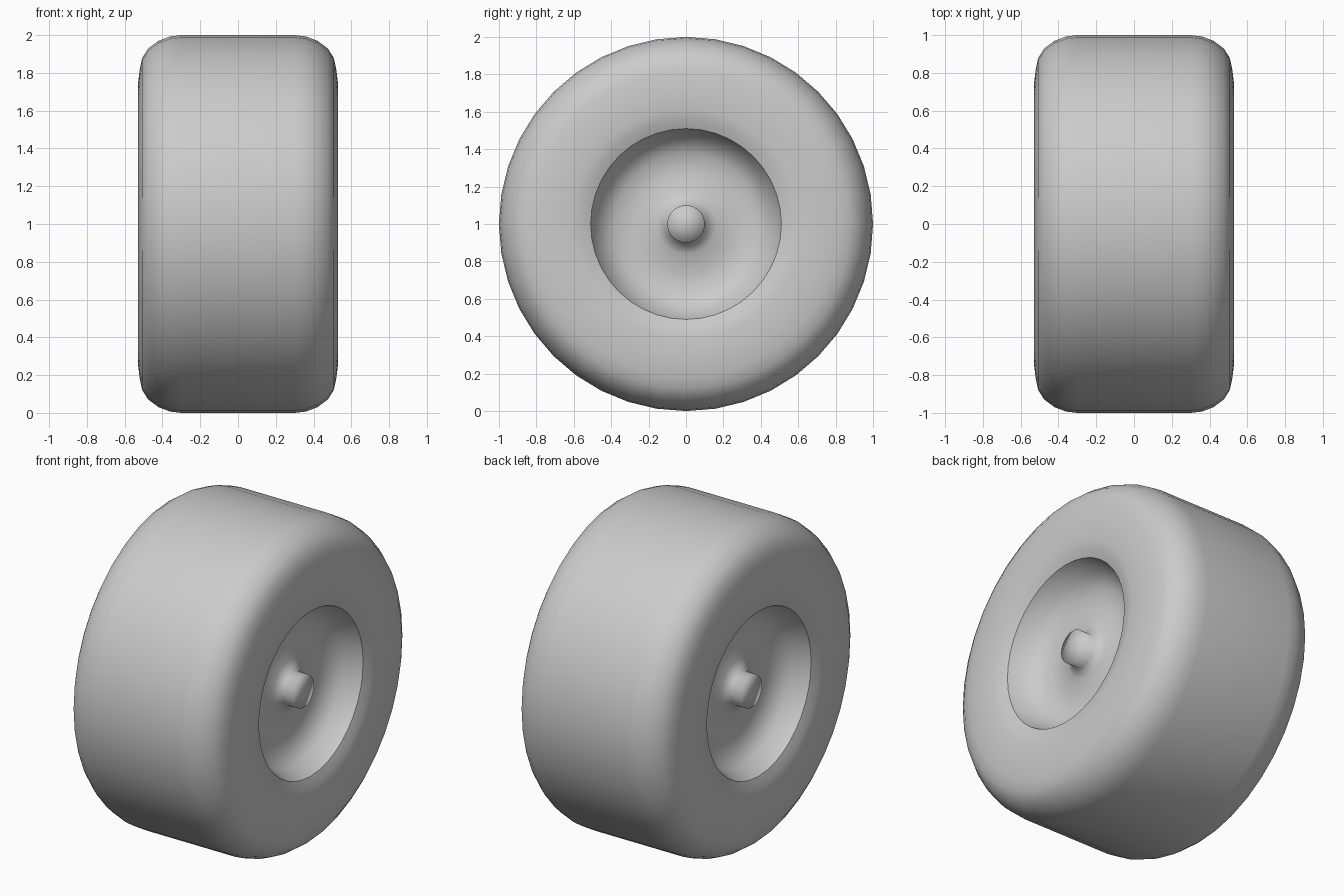
import bpy, bmesh, math

if "Cube" in bpy.data.objects:
    bpy.data.objects.remove(bpy.data.objects["Cube"])

SIDES = 40
CENTRE_Z = 1.0


def lathe(name, profile):
    """Spin (x, radius) points about the axle; points run from -x to +x over the outside."""
    bm = bmesh.new()
    rings = []
    for x, r in profile:
        if r == 0:
            rings.append([bm.verts.new((x, 0, 0))] * SIDES)
        else:
            rings.append([bm.verts.new((x, r * math.cos(math.tau * j / SIDES),
                                        r * math.sin(math.tau * j / SIDES)))
                          for j in range(SIDES)])
    for a, b in zip(rings, rings[1:]):
        for j in range(SIDES):
            k = (j + 1) % SIDES
            corners = list(dict.fromkeys((a[j], a[k], b[k], b[j])))
            bm.faces.new(corners).smooth = True
    mesh = bpy.data.meshes.new(name)
    bm.to_mesh(mesh)
    bm.free()
    obj = bpy.data.objects.new(name, mesh)
    obj.location.z = CENTRE_Z
    bpy.context.collection.objects.link(obj)
    return obj


def mirrored(profile):
    return [(-x, r) for x, r in reversed(profile)]


# Tyre: flat tread, rounded shoulders, nearly flat sidewalls
half_tyre = [(0.30, 1.0), (0.36, 0.993), (0.42, 0.97), (0.475, 0.93), (0.507, 0.88),
             (0.52, 0.82), (0.53, 0.74), (0.53, 0.61), (0.52, 0.56), (0.50, 0.51)]
lathe("tyre", mirrored(half_tyre) + half_tyre)

# Recessed wheel dish rising to a short axle stub, one on each side
dish = [(0.50, 0.51), (0.39, 0.465), (0.33, 0.38), (0.325, 0.27), (0.345, 0.16),
        (0.375, 0.10), (0.45, 0.10), (0.45, 0)]
lathe("right_hub", dish)
lathe("left_hub", mirrored(dish))
